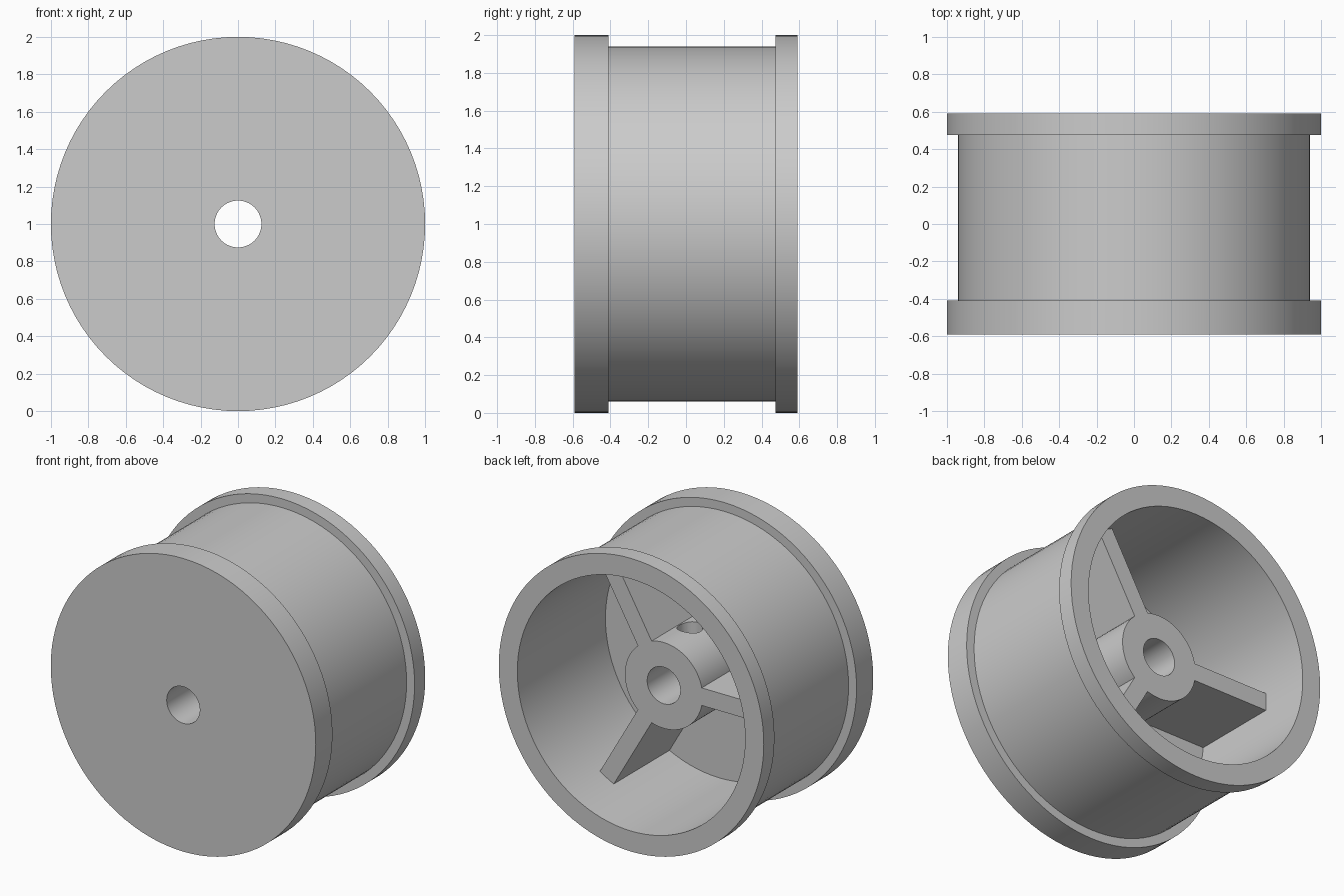
import bpy, bmesh, math
from mathutils import Matrix, Vector

cube = bpy.data.objects.get("Cube")
if cube:
    bpy.data.objects.remove(cube, do_unlink=True)

grey = bpy.data.materials.new("light_grey")
grey.use_nodes = True
colour = (0.6, 0.6, 0.6, 1)
grey.diffuse_color = colour
grey.node_tree.nodes["Principled BSDF"].inputs["Base Color"].default_value = colour

SEGMENTS = 96
CENTRE = Vector((0, 0, 1))
BORE, HUB, INNER, BARREL, RIM = 0.125, 0.293, 0.86, 0.94, 1.0
FRONT, BACK = -0.59, 0.59
FLOOR, HUB_END = -0.36, 0.24


def finish(name, bm):
    bmesh.ops.recalc_face_normals(bm, faces=bm.faces)
    mesh = bpy.data.meshes.new(name)
    bm.to_mesh(mesh)
    bm.free()
    mesh.materials.append(grey)
    obj = bpy.data.objects.new(name, mesh)
    obj.location = CENTRE
    bpy.context.collection.objects.link(obj)
    return obj


def select(obj):
    bpy.ops.object.select_all(action='DESELECT')
    obj.select_set(True)
    bpy.context.view_layer.objects.active = obj


def smooth(obj):
    select(obj)
    bpy.ops.object.shade_smooth_by_angle(angle=math.radians(30))


def lathe(name, profile):
    """Spin a closed (radius, y) profile around the axle."""
    bm = bmesh.new()
    verts = [bm.verts.new((r, y, 0)) for r, y in profile]
    edges = [bm.edges.new((a, b)) for a, b in zip(verts, verts[1:] + verts[:1])]
    bmesh.ops.spin(bm, geom=verts + edges, cent=(0, 0, 0), axis=(0, 1, 0),
                   angle=math.tau, steps=SEGMENTS, use_merge=True)
    bmesh.ops.remove_doubles(bm, verts=bm.verts, dist=0.0001)
    return finish(name, bm)


# Barrel with a flange at each end and a solid front disc
shell = lathe("wheel_shell", [
    (BORE, FRONT), (RIM, FRONT), (RIM, -0.41), (BARREL, -0.41),
    (BARREL, 0.475), (RIM, 0.475), (RIM, BACK), (INNER, BACK),
    (INNER, FLOOR), (BORE, FLOOR)])
smooth(shell)

# Hub tube
hub = lathe("hub", [(BORE, FLOOR), (HUB, FLOOR), (HUB, HUB_END), (BORE, HUB_END)])

# Screw hole through the upper hub wall
bm = bmesh.new()
bmesh.ops.create_cone(bm, cap_ends=True, segments=32, radius1=0.08, radius2=0.08,
                      depth=0.4, matrix=Matrix.Translation((0, -0.04, 0.22)))
cutter = finish("screw_hole_cutter", bm)
cutter.hide_render = True
select(hub)
cut = hub.modifiers.new("screw_hole", 'BOOLEAN')
cut.operation = 'DIFFERENCE'
cut.solver = 'EXACT'
cut.object = cutter
bpy.ops.object.modifier_apply(modifier=cut.name)
bpy.data.objects.remove(cutter, do_unlink=True)
smooth(hub)

# Three deep spokes joining the hub to the barrel
start, end, base = 0.28, 0.89, FLOOR - 0.02
for i, degrees in enumerate((60, 180, 300)):
    bm = bmesh.new()
    place = (Matrix.Rotation(math.radians(-degrees), 4, 'Y')
             @ Matrix.Translation(((start + end) / 2, (base + HUB_END) / 2, 0))
             @ Matrix.Diagonal((end - start, HUB_END - base, 0.12, 1)))
    bmesh.ops.create_cube(bm, size=1, matrix=place)
    finish(f"spoke_{i + 1}", bm)
